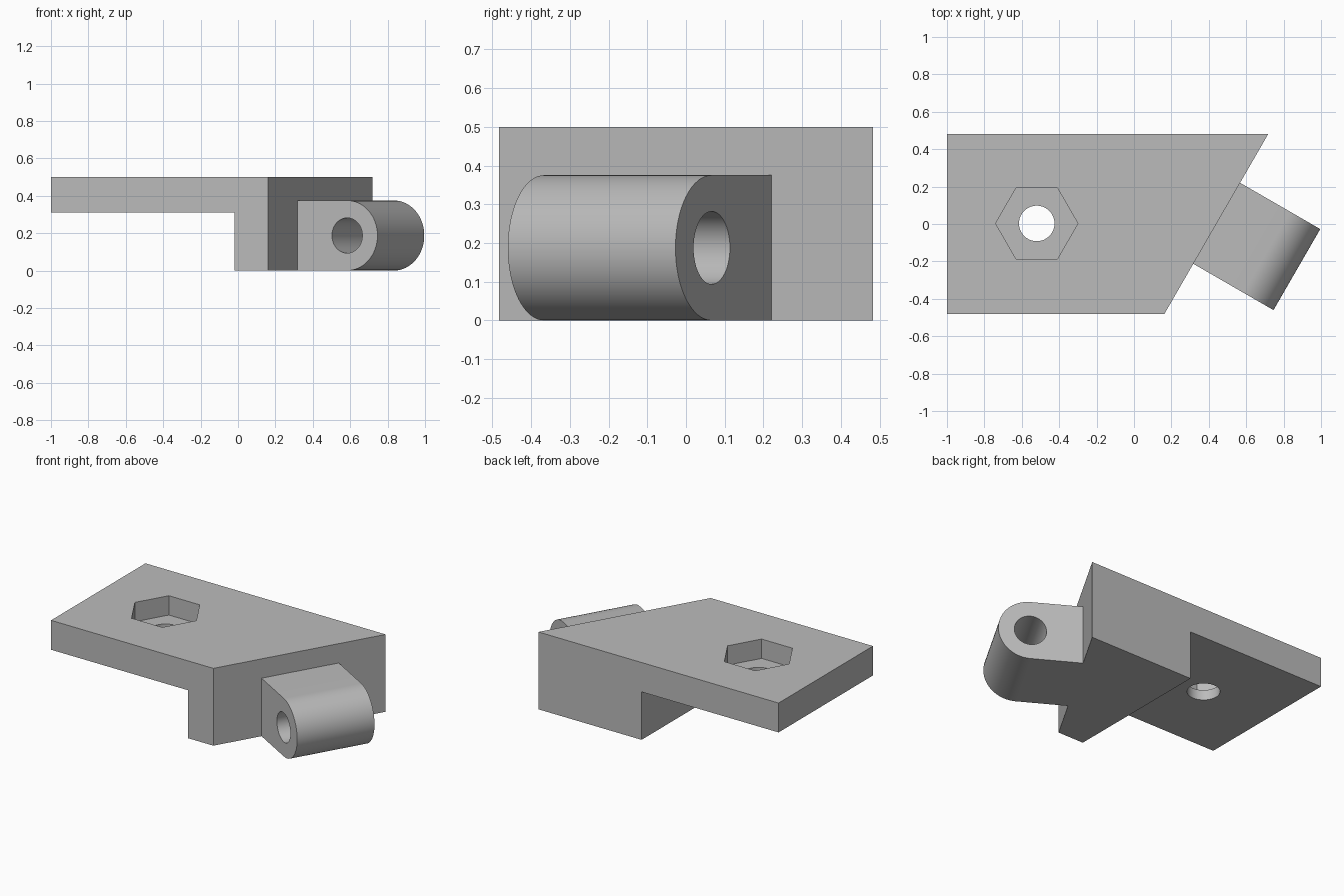
import bpy, bmesh, math
from mathutils import Matrix, Vector

cube = bpy.data.objects.get("Cube")
if cube:
    bpy.data.objects.remove(cube, do_unlink=True)

grey = bpy.data.materials.new("plain grey")
grey.use_nodes = True
GREY = (0.5, 0.5, 0.5, 1)
grey.diffuse_color = GREY
grey.node_tree.nodes["Principled BSDF"].inputs["Base Color"].default_value = GREY

HALF_W = 0.4825                  # half the body width
SLOPE = math.tan(math.radians(30))
ANGLE = math.radians(-30)        # direction the lug points in


def prism(name, profile, along, matrix=Matrix()):
    """Extrude a closed profile along a vector and place it."""
    bm = bmesh.new()
    face = bm.faces.new([bm.verts.new(p) for p in profile])
    ext = bmesh.ops.extrude_face_region(bm, geom=[face])
    moved = [g for g in ext["geom"] if isinstance(g, bmesh.types.BMVert)]
    bmesh.ops.translate(bm, verts=moved, vec=along)
    bmesh.ops.recalc_face_normals(bm, faces=bm.faces)
    mesh = bpy.data.meshes.new(name)
    bm.to_mesh(mesh)
    bm.free()
    mesh.materials.append(grey)
    ob = bpy.data.objects.new(name, mesh)
    ob.matrix_world = matrix
    bpy.context.collection.objects.link(ob)
    return ob


def ring(radius, sides):
    turns = [2 * math.pi * i / sides for i in range(sides)]
    return [(radius * math.cos(a), radius * math.sin(a)) for a in turns]


def combine(target, tool, operation):
    """Apply a boolean and discard the tool object."""
    tool.hide_render = True
    mod = target.modifiers.new(operation, "BOOLEAN")
    mod.operation, mod.solver, mod.object = operation, "EXACT", tool
    bpy.ops.object.select_all(action="DESELECT")
    bpy.context.view_layer.objects.active = target
    target.select_set(True)
    bpy.ops.object.modifier_apply(modifier=mod.name)
    bpy.data.objects.remove(tool, do_unlink=True)


# Stepped body: L-shaped side profile, with its end sheared to a slant
END = 0.44
outline = [(-1, 0.31), (-0.02, 0.31), (-0.02, 0), (END, 0), (END, 0.5), (-1, 0.5)]
body = prism("bracket_body", [(x, -HALF_W, z) for x, z in outline], (0, 2 * HALF_W, 0))
for v in body.data.vertices:
    if v.co.x > 0:
        v.co.x += v.co.y * SLOPE

# Nut pocket and bolt hole through the plate
bolt = Matrix.Translation((-0.52, 0.003, 0))
combine(body, prism("nut_pocket", [(x, y, 0.375) for x, y in ring(0.22, 6)],
                    (0, 0, 0.3), bolt), "DIFFERENCE")
combine(body, prism("bolt_hole", [(x, y, 0.2) for x, y in ring(0.095, 64)],
                    (0, 0, 0.4), bolt), "DIFFERENCE")

# Hinge lug: rounded end, square to the slanted face
R, REACH, LUG_W = 0.1875, 0.31, 0.5
lug_frame = Matrix.Translation((END, 0.005, 0)) @ Matrix.Rotation(ANGLE, 4, "Z")
side = [(-0.03, 0), *[(REACH + R * math.cos(a), R + R * math.sin(a))
        for a in (math.pi * (i / 32 - 0.5) for i in range(33))], (-0.03, 2 * R)]
lug = prism("hinge_lug", [(x, -LUG_W / 2, z) for x, z in side], (0, LUG_W, 0), lug_frame)
combine(lug, prism("pin_hole", [(REACH + x, -LUG_W, R + z) for x, z in ring(0.094, 64)],
                   (0, 2 * LUG_W, 0), lug_frame), "DIFFERENCE")
combine(body, lug, "UNION")

# Smooth the round surfaces only
bpy.ops.object.shade_smooth_by_angle(angle=math.radians(30))
